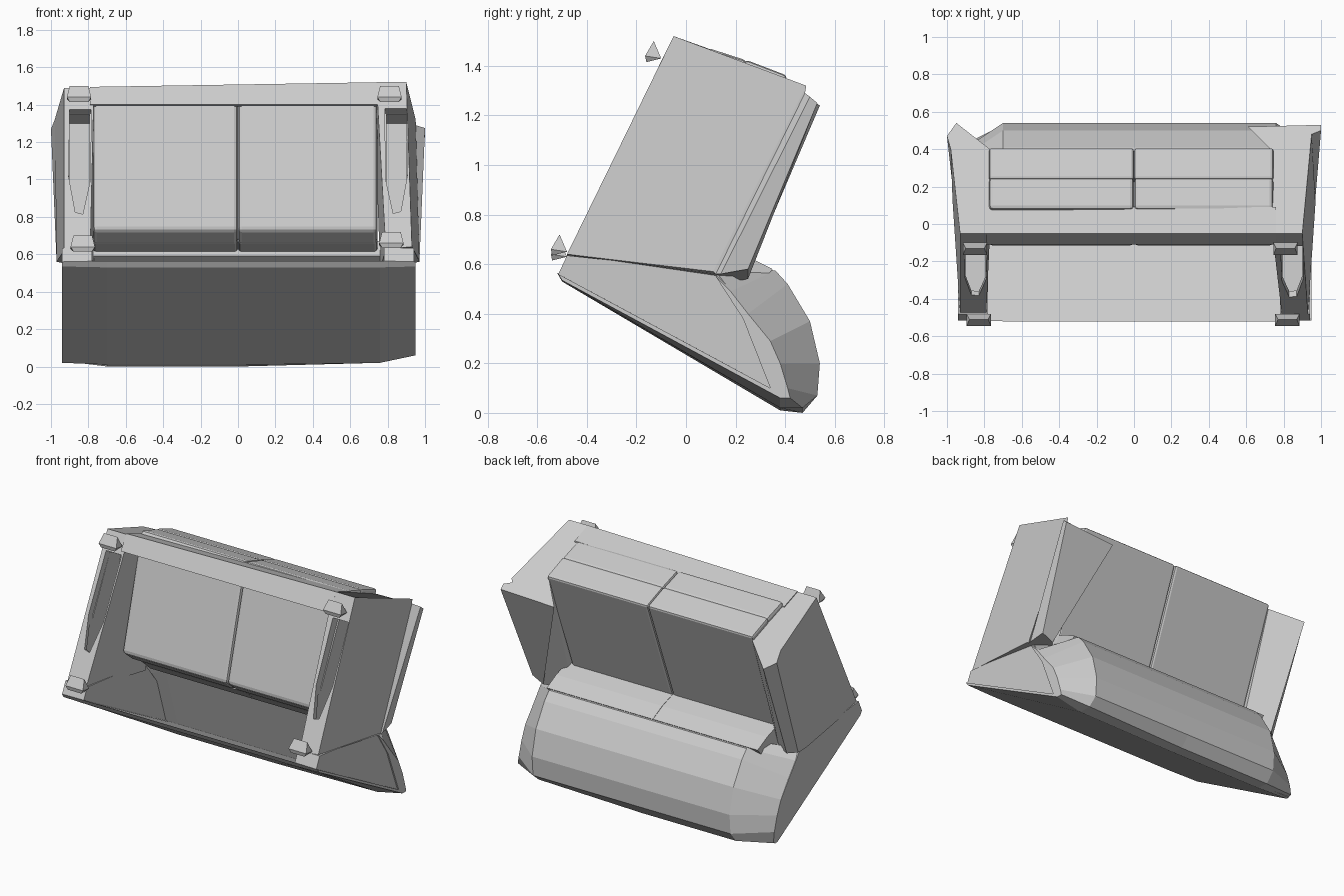
import bpy, bmesh
from mathutils import Vector

cube = bpy.data.objects.get("Cube")
if cube:
    bpy.data.objects.remove(cube, do_unlink=True)

grey = bpy.data.materials.new("plain_grey")
grey.use_nodes = True
grey.diffuse_color = (0.6, 0.6, 0.6, 1)
grey.node_tree.nodes["Principled BSDF"].inputs["Base Color"].default_value = (0.6, 0.6, 0.6, 1)


def finish(name, bm):
    bmesh.ops.recalc_face_normals(bm, faces=bm.faces)
    mesh = bpy.data.meshes.new(name)
    bm.to_mesh(mesh)
    bm.free()
    mesh.materials.append(grey)
    ob = bpy.data.objects.new(name, mesh)
    bpy.context.collection.objects.link(ob)
    return ob


def loft(name, sections, bevel=0):
    """Skin equal-length rings of points and cap both ends."""
    bm = bmesh.new()
    rings = [[bm.verts.new(p) for p in s] for s in sections]
    n = len(rings[0])
    for a, b in zip(rings, rings[1:]):
        for i in range(n):
            j = (i + 1) % n
            bm.faces.new((a[i], a[j], b[j], b[i]))
    bm.faces.new(rings[0])
    bm.faces.new(rings[-1])
    if bevel:
        bmesh.ops.recalc_face_normals(bm, faces=bm.faces)
        bmesh.ops.bevel(bm, geom=bm.edges[:], offset=bevel, segments=2,
                        profile=0.5, affect='EDGES')
    return finish(name, bm)


def prism(name, x0, x1, profile, bevel=0):
    """Extrude a side profile (y, z) across x."""
    return loft(name, [[(x, y, z) for y, z in profile] for x in (x0, x1)], bevel)


def hull(name, points):
    bm = bmesh.new()
    for p in points:
        bm.verts.new(p)
    bmesh.ops.convex_hull(bm, input=bm.verts[:])
    return finish(name, bm)


def cut(ob, cutter):
    cutter.hide_render = True
    mod = ob.modifiers.new("cut", 'BOOLEAN')
    mod.operation = 'DIFFERENCE'
    mod.solver = 'EXACT'
    mod.object = cutter
    bpy.context.view_layer.objects.active = ob
    bpy.ops.object.modifier_apply(modifier=mod.name)
    bpy.data.objects.remove(cutter, do_unlink=True)


# Arms: front ring lofted to rear ring, the left one with a projecting lip
arm_left = loft("arm_left", [
    [(.74, -.05, 1.52), (.90, -.05, 1.52), (.95, .485, 1.32), (.95, .48, 1.29),
     (1.0, .50, 1.275), (1.0, .53, 1.25), (.61, .52, 1.23), (.73, .40, 1.33)],
    [(.79, -.48, .63), (.93, -.48, .64), (.97, .11, .57), (.97, .12, .56),
     (.97, .14, .56), (.96, .25, .58), (.88, .25, .54), (.76, .12, .52)]])
arm_right = loft("arm_right", [
    [(-.77, -.05, 1.49), (-.93, -.05, 1.49), (-.98, .40, 1.32),
     (-1.0, .47, 1.27), (-.95, .54, 1.24), (-.77, .40, 1.33)],
    [(-.79, -.48, .62), (-.93, -.48, .62), (-.97, .12, .56),
     (-.97, .20, .56), (-.92, .25, .56), (-.77, .12, .52)]])

# Hollow chamber in each arm, opened by a pointed hole in its base
up = Vector((0, .9, -.44))
outline = [(.785, 1.38), (.90, 1.38), (.905, 1.02), (.87, .83), (.83, .82), (.79, 1.0)]
chamber = [(-.09, 1.36), (.05, 1.30), (-.11, .65), (-.42, .68)]
for arm, side in ((arm_left, 1), (arm_right, -1)):
    ring = [Vector((side * x, -.05 + (z - 1.52) * .49, z)) for x, z in outline]
    cut(arm, prism("chamber_cutter", side * .795, side * .90, chamber))
    cut(arm, loft("hole_cutter", [[p + up * d for p in ring] for d in (-.06, .06)]))

# Rear side panels joining arms to the back
side_profile = [(-.48, .635), (.12, .57), (-.515, .56), (-.50, .535),
                (.34, .29), (.40, .10), (.40, .02)]
for name, side, low in (("left", 1, .06), ("right", -1, .02)):
    hull("rear_side_" + name, [(side * x, y, max(z, low))
                               for x in (.78, .94) for y, z in side_profile])

# Backrest: thin back panel and hollow rolled top, tapering at both ends
full = [(-.50, .53), (-.52, .565), (.36, .09), (.23, .50), (.25, .58), (.36, .575),
        (.41, .52), (.50, .37), (.54, .20), (.53, .07), (.47, 0), (.38, .01)]
end = [(-.50, .535), (-.515, .56), (.34, .10), (.23, .38), (.12, .55), (.18, .49),
       (.25, .40), (.34, .29), (.38, .20), (.41, .10), (.42, .03), (.38, .02)]
loft("backrest", [[(x, y, max(z, low)) for y, z in ring] for x, ring, low in
                  ((-.94, end, .015), (-.70, full, 0), (0, full, 0),
                   (.76, full, .02), (.95, end, .06))])

# Front board under the seat
loft("front_board", [[(x, -.05, z), (x, .09, z - .05), (x, .09, 1.39), (x, -.11, 1.40)]
                     for x, z in ((-.79, 1.495), (.76, 1.52))])

# Seat bases, seat cushions and back cushions, one pair each
for name, x0, x1 in (("left", .001, .745), ("right", -.775, -.001)):
    prism("seat_base_" + name, x0, x1,
          [(.08, 1.475), (.25, 1.42), (-.02, .65), (-.12, .73)], .02)
    prism("seat_cushion_" + name, x0, x1,
          [(.24, 1.425), (.41, 1.36), (.12, .61), (-.03, .66)], .015)
    prism("back_cushion_" + name, x0, x1 + (.04 if x1 > 0 else 0),
          [(.18, .51), (.09, .59), (.13, .67), (.25, .63), (.35, .58), (.28, .50)])

# Feet: small wedges
foot = [(.065, -.035, -.01), (.065, .03, -.02), (.05, 0, .05), (.05, -.03, -.035)]
for name, x, y, z in (("front_left", .81, -.13, 1.45), ("front_right", -.85, -.13, 1.45),
                      ("rear_left", .82, -.51, .67), ("rear_right", -.83, -.51, .65)):
    hull("foot_" + name, [(x + s * a, y + b, z + c) for s in (1, -1) for a, b, c in foot])
